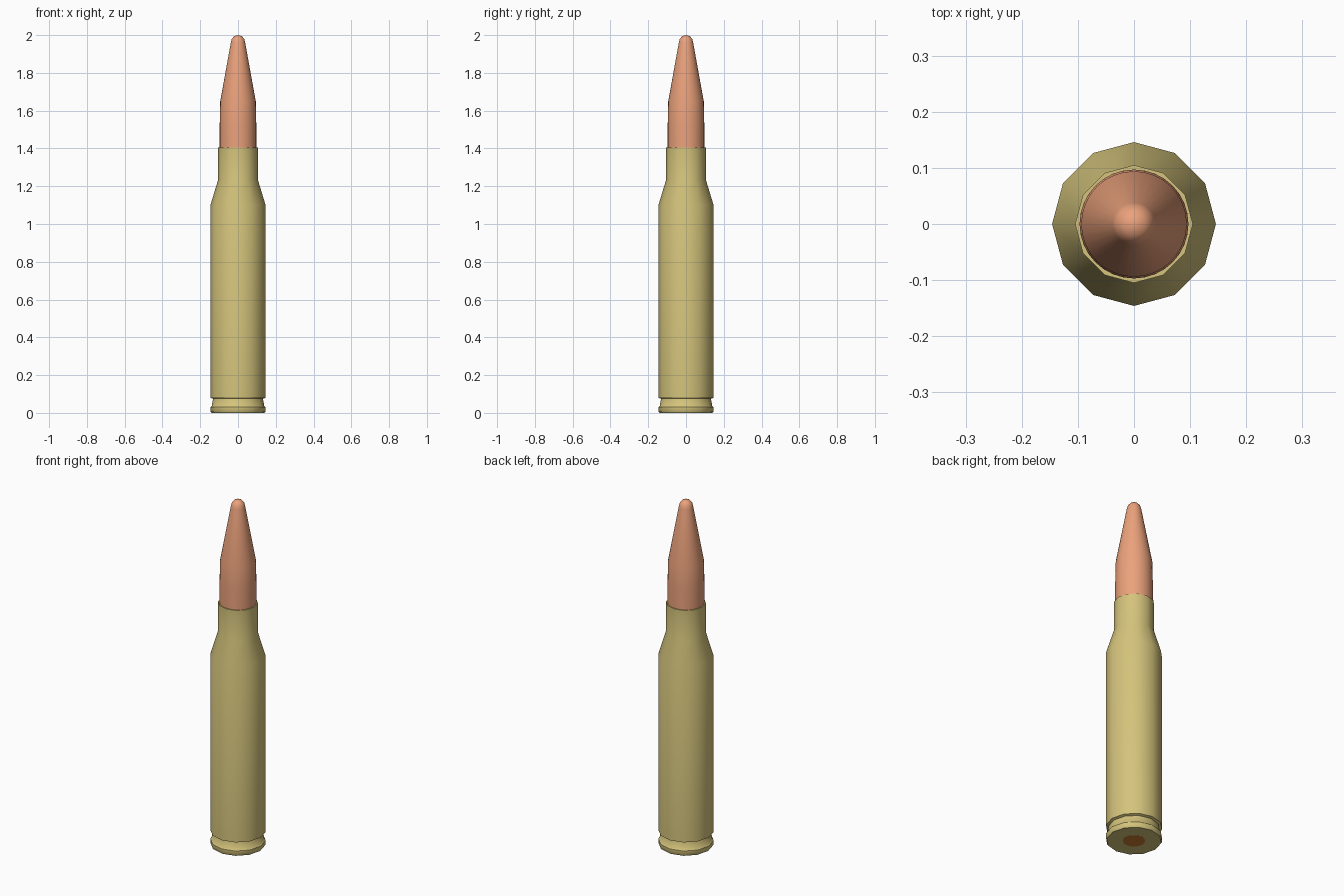
import bpy, bmesh, math

if "Cube" in bpy.data.objects:
    bpy.data.objects.remove(bpy.data.objects["Cube"])


def material(name, color):
    m = bpy.data.materials.new(name)
    m.diffuse_color = (*color, 1)
    m.use_nodes = True
    m.node_tree.nodes["Principled BSDF"].inputs["Base Color"].default_value = m.diffuse_color
    return m


def lathe(name, profile, sides, mat, angle=40):
    """Revolve (radius, z) points around z; end rings are capped."""
    bm = bmesh.new()
    rings = []
    for r, z in profile:
        if r == 0:
            rings.append([bm.verts.new((0, 0, z))] * sides)
        else:
            rings.append([bm.verts.new((r * math.cos(2 * math.pi * i / sides),
                                        r * math.sin(2 * math.pi * i / sides), z))
                          for i in range(sides)])
    for a, b in zip(rings, rings[1:]):
        for i in range(sides):
            j = (i + 1) % sides
            quad = list(dict.fromkeys((a[i], a[j], b[j], b[i])))
            bm.faces.new(quad)
    for ring in (rings[0], rings[-1]):
        if ring[0] != ring[1]:
            bm.faces.new(ring)
    bmesh.ops.recalc_face_normals(bm, faces=bm.faces)
    mesh = bpy.data.meshes.new(name)
    bm.to_mesh(mesh)
    bm.free()
    obj = bpy.data.objects.new(name, mesh)
    bpy.context.collection.objects.link(obj)
    mesh.materials.append(mat)
    bpy.ops.object.select_all(action='DESELECT')
    obj.select_set(True)
    bpy.context.view_layer.objects.active = obj
    bpy.ops.object.shade_smooth_by_angle(angle=math.radians(angle))
    return obj


brass = material("brass", (0.66, 0.55, 0.20))
copper = material("copper", (0.83, 0.36, 0.20))
primer_mat = material("primer_orange", (0.60, 0.20, 0.03))

# Cartridge case: rim, extractor groove, body, shoulder and neck
lathe("case", [(0.141, 0), (0.146, 0.006), (0.146, 0.03), (0.139, 0.037),
               (0.132, 0.075), (0.146, 0.08), (0.146, 1.1),
               (0.105, 1.235), (0.105, 1.405)], 12, brass)

# Bullet: seated shank, tapered ogive and rounded tip
lathe("bullet", [(0.097, 1.3), (0.097, 1.52), (0.094, 1.65), (0.038, 1.96),
                 (0.033, 1.98), (0.02, 1.995), (0, 2.0)], 32, copper, 60)

# Primer: small disc in the base
lathe("primer", [(0.057, -0.0005), (0.057, 0.004)], 24, primer_mat)
